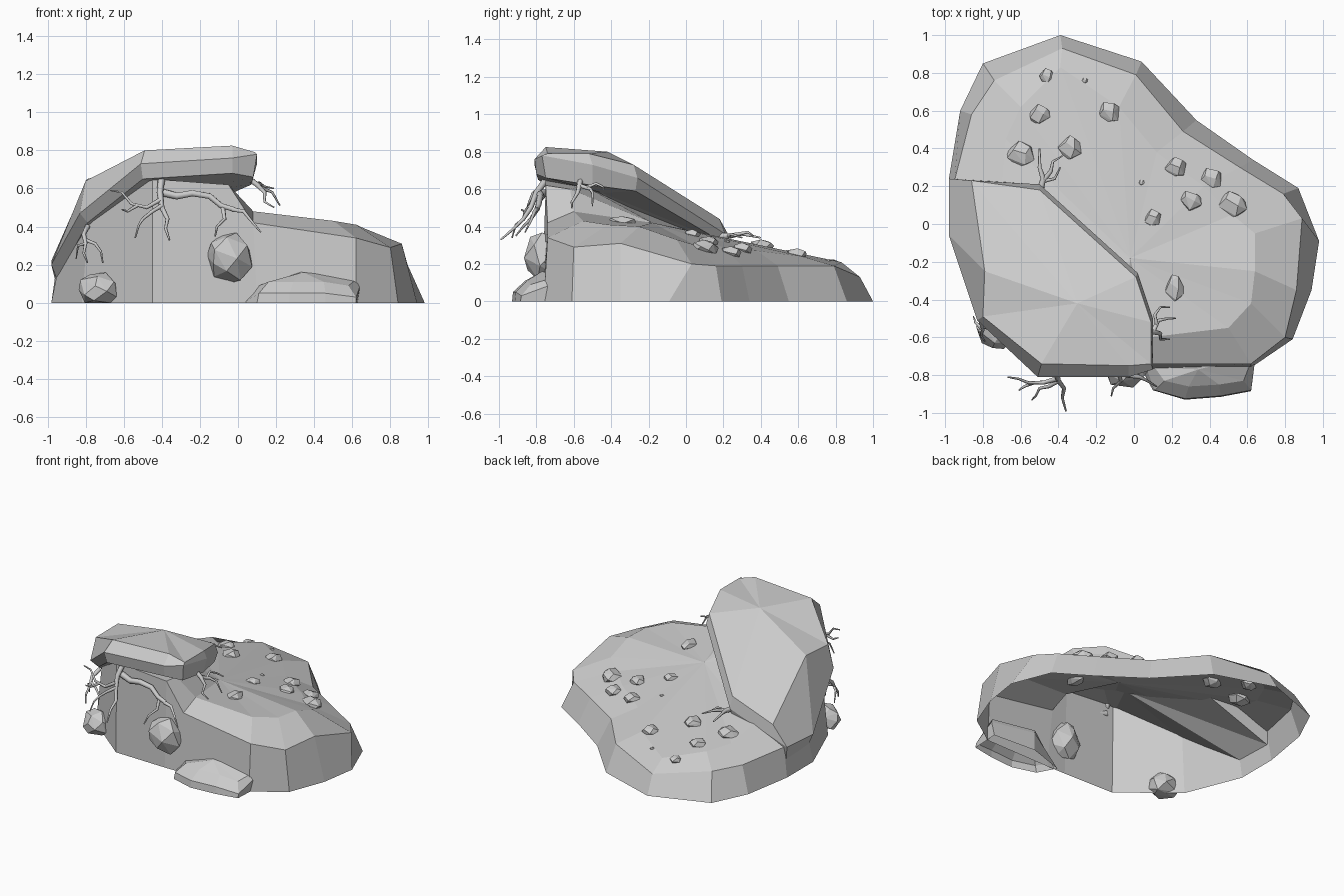
import bpy, bmesh, random
from math import sin, cos, pi, sqrt
from mathutils import Vector
from mathutils.bvhtree import BVHTree

random.seed(4)


def finish(name, bm):
    bmesh.ops.recalc_face_normals(bm, faces=bm.faces[:])
    me = bpy.data.meshes.new(name)
    bm.to_mesh(me)
    ob = bpy.data.objects.new(name, me)
    bpy.context.collection.objects.link(ob)
    return ob


def loft(name, rings, top=None, bottom=None):
    """Bridge rings of equal length, close ends with a fan to a point."""
    bm = bmesh.new()
    vs = [[bm.verts.new(p) for p in r] for r in rings]
    n = len(vs[0])
    for a, b in zip(vs, vs[1:]):
        for i in range(n):
            j = (i + 1) % n
            bm.faces.new((a[i], a[j], b[j], b[i]))
    for ring, tip in ((vs[0], bottom), (vs[-1], top)):
        if tip:
            c = bm.verts.new(tip)
            for i in range(n):
                bm.faces.new((ring[i], ring[(i + 1) % n], c))
    tree = BVHTree.FromBMesh(bm)
    finish(name, bm)
    bm.free()
    return tree


# Ground mound: base outline, shoulder and inner top, open underneath
base = [(.62, -.76), (.84, -.61), (.94, -.35), (.98, -.09), (.87, .19), (.63, .34), (.33, .55),
        (.04, .86), (-.39, 1), (-.8, .85), (-.92, .6), (-.98, .24), (-.98, -.06), (-.82, -.46),
        (-.45, -.76), (-.05, -.77), (.1, -.77)]
shoulder = [(.62, -.74, .34), (.8, -.6, .29), (.86, -.35, .31), (.89, .03, .2), (.79, .16, .19),
            (.56, .3, .19), (.26, .49, .19), (.01, .79, .19), (-.38, .93, .13), (-.74, .76, .18),
            (-.86, .58, .19), (-.95, .23, .21), (-.94, -.05, .2), (-.78, -.44, .48),
            (-.45, -.75, .65), (-.05, -.75, .62), (.08, -.74, .42)]
inner = [(.5, -.55, .43), (.62, -.42, .41), (.64, -.25, .4), (.64, -.05, .33), (.52, .05, .3),
         (.37, .2, .29), (.12, .38, .27), (-.08, .62, .24), (-.39, .83, .21), (-.6, .62, .235),
         (-.68, .45, .25), (-.7, .22, .31), (-.6, -.02, .4), (-.55, -.36, .54),
         (-.3, -.55, .62), (-.06, -.62, .6), (.08, -.6, .48)]
ground = loft("rock_mound", [[(x, y, 0) for x, y in base], shoulder, inner], top=(-.02, -.18, .42))

# Overhanging slab: lower rim, outer rim and top edge
low = [(-.96, .22, .12), (-.95, -.05, .12), (-.79, -.47, .42), (-.5, -.79, .65), (-.03, -.8, .68),
       (.08, -.75, .66), (.07, -.5, .62), (0, -.27, .59), (-.5, .19, .32)]
rim = [(-.98, .24, .22), (-.98, -.06, .2), (-.83, -.51, .47), (-.51, -.81, .73), (-.03, -.81, .76),
       (.1, -.77, .78), (.1, -.5, .73), (.02, -.26, .66), (-.5, .21, .36)]
crown = [(-.86, .23, .35), (-.79, -.25, .65), (-.8, -.49, .64), (-.49, -.74, .8), (-.03, -.75, .825),
         (.09, -.74, .79), (.09, -.52, .79), (.01, -.28, .73), (-.5, .18, .44)]
loft("overhang_slab", [low, rim, crown], top=(-.3, -.42, .8), bottom=(-.3, -.45, .58))


def rock(name, loc, size, n=16, floor=False):
    """Faceted stone: hull of jittered sphere points, optionally cut flat on the ground."""
    bm = bmesh.new()
    for i in range(n):
        z = 1 - 2 * (i + .5) / n
        a, k = i * 2.4 + random.uniform(-.3, .3), random.uniform(.98, 1.12)
        r = sqrt(1 - z * z)
        p = Vector((r * cos(a) * size[0], r * sin(a) * size[1], z * size[2])) * k + Vector(loc)
        if floor:
            p.z = max(p.z, 0)
        bm.verts.new(p)
    bmesh.ops.convex_hull(bm, input=bm.verts[:])
    finish(name, bm)
    bm.free()


# Large stones at the foot of the cliff
rock("cliff_boulder", (-.045, -.765, .24), (.12, .1, .135), 20)
rock("left_boulder", (-.73, -.57, .065), (.11, .09, .095), 20, True)

# Long flat stone at the front right, its back buried in the mound
foot = [(.03, -.75), (.1, -.88), (.27, -.93), (.46, -.915), (.62, -.885), (.63, -.68), (.3, -.66)]
mid = [(.06, -.75, .03), (.11, -.88, .05), (.27, -.925, .05), (.46, -.91, .05), (.62, -.88, .03),
       (.645, -.69, .1), (.3, -.66, .13)]
top = [(.11, -.76, .09), (.16, -.83, .11), (.29, -.86, .11), (.45, -.85, .11), (.58, -.83, .09),
       (.63, -.7, .13), (.28, -.68, .165)]
loft("flat_front_stone", [[(x, y, 0) for x, y in foot], mid, top], top=(.34, -.77, .16))

# Small stones scattered on the mound
pebbles = [(-.46, .78, .042), (-.5, .58, .055), (-.13, .59, .057), (-.6, .37, .073), (-.34, .4, .065),
           (.22, .3, .056), (.41, .24, .058), (.3, .12, .056), (.52, .1, .074), (.1, .03, .046),
           (.215, -.34, .05), (-.26, .76, .015), (.04, .22, .015)]
for i, (x, y, r) in enumerate(pebbles):
    z = ground.ray_cast(Vector((x, y, 2)), Vector((0, 0, -1)))[0].z
    rock(f"pebble_{i + 1}", (x, y, z), (r, r * (1.5 if i == 10 else 1), r * .6), 14)


# Roots: tapering tubes, one spline per branch
def roots(name, branches):
    cu = bpy.data.curves.new(name, "CURVE")
    cu.dimensions = "3D"
    cu.bevel_depth = 1
    cu.bevel_resolution = 1
    cu.use_fill_caps = True
    for r0, r1, pts in branches:
        s = cu.splines.new("POLY")
        s.points.add(len(pts) - 1)
        for i, p in enumerate(pts):
            s.points[i].co = (*p, 1)
            s.points[i].radius = r0 + (r1 - r0) * i / (len(pts) - 1)
    ob = bpy.data.objects.new(name, cu)
    bpy.context.collection.objects.link(ob)


roots("front_roots", [
    (.02, .005, [(-.4, -.74, .66), (-.41, -.8, .58), (-.4, -.83, .5), (-.37, -.87, .44), (-.38, -.92, .39), (-.36, -.99, .33)]),
    (.012, .004, [(-.4, -.83, .51), (-.45, -.86, .48), (-.5, -.87, .44), (-.52, -.91, .41), (-.54, -.93, .34)]),
    (.013, .004, [(-.41, -.82, .54), (-.48, -.84, .5), (-.56, -.84, .52), (-.61, -.82, .58), (-.67, -.81, .59)]),
    (.01, .004, [(-.53, -.84, .51), (-.58, -.86, .48), (-.61, -.88, .49)]),
    (.022, .014, [(-.4, -.76, .58), (-.32, -.775, .56), (-.24, -.78, .575), (-.15, -.78, .56), (-.09, -.79, .51), (-.02, -.8, .49)]),
    (.013, .004, [(-.08, -.79, .5), (-.07, -.83, .44), (-.11, -.87, .4), (-.12, -.91, .35)]),
    (.014, .004, [(-.03, -.8, .49), (.03, -.81, .48), (.07, -.83, .43), (.12, -.86, .37)]),
])
roots("left_roots", [
    (.015, .004, [(-.79, -.46, .4), (-.81, -.52, .36), (-.8, -.56, .31), (-.81, -.59, .26), (-.79, -.62, .21)]),
    (.011, .004, [(-.8, -.54, .33), (-.75, -.56, .31), (-.72, -.57, .27), (-.71, -.59, .21)]),
    (.01, .003, [(-.8, -.56, .31), (-.84, -.52, .3), (-.85, -.49, .23)]),
])
roots("right_roots", [
    (.018, .004, [(.02, -.56, .68), (.1, -.57, .62), (.14, -.58, .58), (.14, -.61, .53), (.19, -.61, .5)]),
    (.013, .004, [(.1, -.57, .62), (.13, -.51, .6), (.18, -.5, .58), (.22, -.5, .51)]),
    (.01, .004, [(.12, -.53, .61), (.11, -.48, .63), (.14, -.44, .61), (.19, -.44, .6)]),
])
roots("back_roots", [
    (.02, .005, [(-.5, .17, .35), (-.48, .24, .35), (-.5, .3, .36), (-.5, .4, .34)]),
    (.014, .004, [(-.48, .23, .35), (-.44, .28, .36), (-.43, .33, .37), (-.38, .36, .35)]),
    (.011, .004, [(-.47, .23, .35), (-.42, .24, .36), (-.39, .3, .34)]),
])
